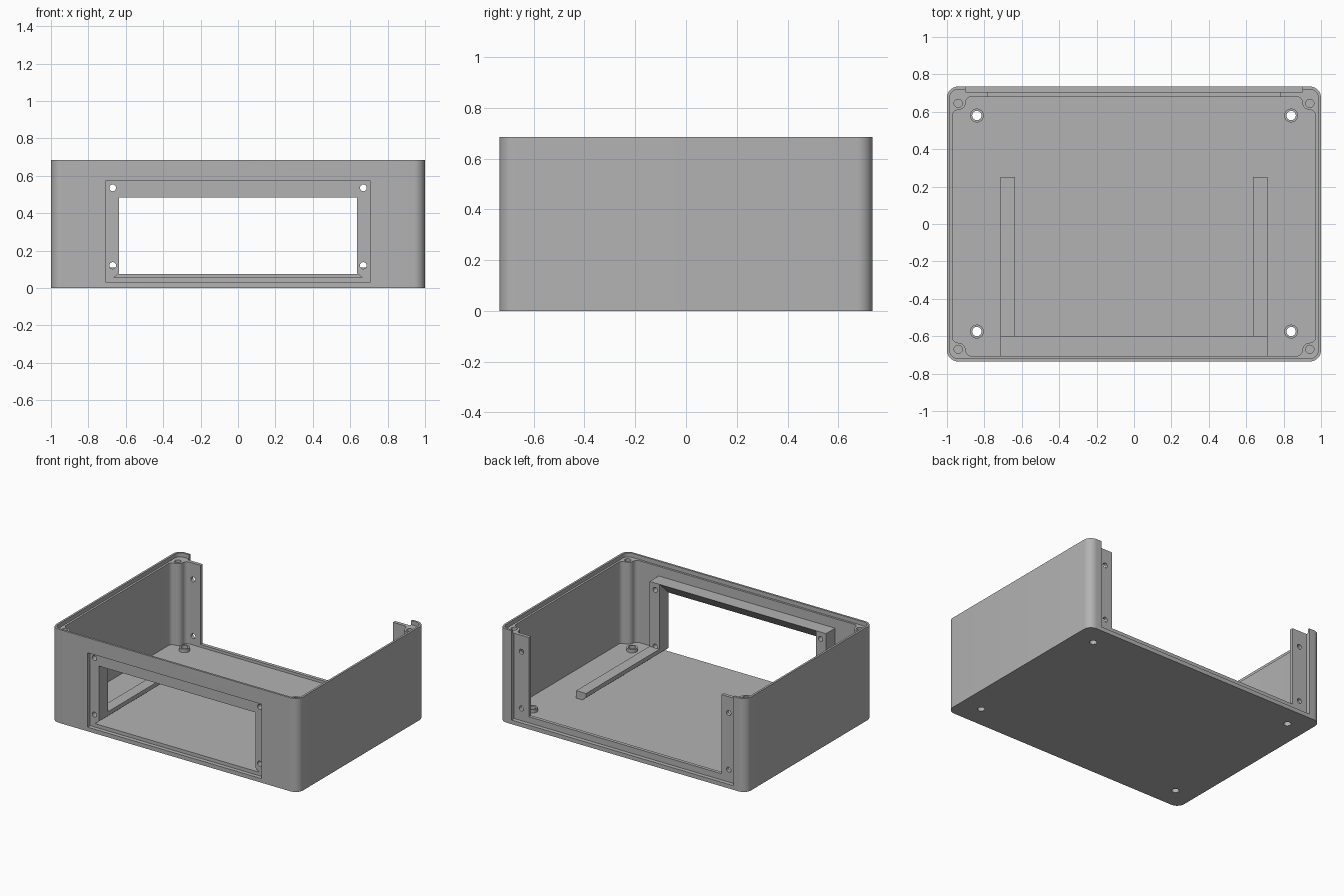
import bpy, bmesh, math
from mathutils import Vector

cube = bpy.data.objects.get("Cube")
if cube:
    bpy.data.objects.remove(cube, do_unlink=True)

# Overall sizes
HALF_X, HALF_Y, HEIGHT = 1.0, 0.735, 0.685
FLOOR, LEDGE = 0.055, 0.655
FRONT_IN, BACK_IN, SIDE_IN = -0.705, 0.68, 0.97
SLOT_Y = 0.705
SCREW_Z = (0.12, 0.535)

grey = bpy.data.materials.new("plain grey")
grey.use_nodes = True
grey.diffuse_color = (0.45, 0.45, 0.45, 1)
grey.node_tree.nodes["Principled BSDF"].inputs["Base Color"].default_value = grey.diffuse_color


def prism(name, points, low, high, axis="Z"):
    """Extrude a closed outline: XY along Z, XZ along Y, or YZ along X."""
    place = {"Z": lambda a, b, c: (a, b, c),
             "Y": lambda a, b, c: (a, c, b),
             "X": lambda a, b, c: (c, a, b)}[axis]
    bm = bmesh.new()
    face = bm.faces.new([bm.verts.new(place(a, b, low)) for a, b in points])
    top = bmesh.ops.extrude_face_region(bm, geom=[face])["geom"]
    shift = Vector(place(0, 0, high - low))
    bmesh.ops.translate(bm, vec=shift, verts=[g for g in top if isinstance(g, bmesh.types.BMVert)])
    bmesh.ops.recalc_face_normals(bm, faces=bm.faces)
    mesh = bpy.data.meshes.new(name)
    bm.to_mesh(mesh)
    bm.free()
    obj = bpy.data.objects.new(name, mesh)
    bpy.context.collection.objects.link(obj)
    mesh.materials.append(grey)
    return obj


def box(name, x0, x1, y0, y1, z0, z1):
    return prism(name, [(x0, y0), (x1, y0), (x1, y1), (x0, y1)], z0, z1)


def arc(cx, cy, r, start, end, steps=8):
    angles = [math.radians(start + (end - start) * i / steps) for i in range(steps + 1)]
    return [(cx + r * math.cos(a), cy + r * math.sin(a)) for a in angles]


def rod(name, a, b, r, low, high, axis="Z"):
    return prism(name, arc(a, b, r, 0, 360, 24)[:-1], low, high, axis)


def rounded(hx, hy, r):
    pts = []
    for sx, sy, start in ((1, 1, 0), (-1, 1, 90), (-1, -1, 180), (1, -1, 270)):
        pts += arc(sx * (hx - r), sy * (hy - r), r, start, start + 90)
    return pts


def cavity_outline():
    """Inner wall outline with a round screw pillar in every corner."""
    corner = arc(0.03, 0.10, 0.03, 180, 270)
    corner += arc(0.03, 0.03, 0.04, 90, 0)[1:]
    corner += arc(0.10, 0.03, 0.03, 180, 270)[1:]
    pts = []
    for sx, sy in ((1, 1), (-1, 1), (-1, -1), (1, -1)):
        wall = BACK_IN if sy > 0 else FRONT_IN
        part = [(sx * (SIDE_IN - p), wall - sy * q) for p, q in corner]
        pts += part if sx * sy > 0 else part[::-1]
    return pts


def cut(obj, cutters):
    for c in cutters:
        mod = obj.modifiers.new("cut", "BOOLEAN")
        mod.operation, mod.solver, mod.object = "DIFFERENCE", "EXACT", c
    bpy.context.view_layer.update()
    graph = bpy.context.evaluated_depsgraph_get()
    mesh = bpy.data.meshes.new_from_object(obj.evaluated_get(graph))
    obj.modifiers.clear()
    obj.data = mesh
    for c in cutters:
        bpy.data.objects.remove(c, do_unlink=True)


# Tray shell: cavity, lid ledge, front window and open back
shell = prism("case_shell", rounded(HALF_X, HALF_Y, 0.06), 0, HEIGHT)
cutters = [
    prism("cavity", cavity_outline(), FLOOR, 0.8),
    prism("lid_ledge", rounded(0.985, 0.72, 0.045), LEDGE, 0.8),
    box("front_window", -0.705, 0.705, -0.8, FRONT_IN, 0.03, 0.575),
    box("back_slot", -0.9, 0.9, SLOT_Y, 0.8, 0.03, 0.8),
    box("back_opening", -0.78, 0.78, 0.6, 0.77, 0.075, 0.8),
]
mounts = [(sx * 0.84, y) for sx in (-1, 1) for y in (-0.575, 0.58)]
for sx in (-1, 1):
    for y in (-0.67, 0.645):
        cutters.append(rod("pillar_hole", sx * 0.94, y, 0.022, 0.4, 0.8))
    for z in SCREW_Z:
        cutters.append(rod("flange_hole", sx * 0.84, z, 0.018, 0.6, 0.8, "Y"))
cutters += [rod("foot_hole", x, y, 0.025, -0.1, 0.2) for x, y in mounts]
cut(shell, cutters)
parts = [shell]

# Raised rings around the floor holes
for x, y in mounts:
    ring = rod("mount_ring", x, y, 0.037, FLOOR, 0.08)
    cut(ring, [rod("ring_hole", x, y, 0.025, 0, 0.2)])
    parts.append(ring)


# Undercut guide rails and the posts of the front frame
def guide(name, side, top, y0, y1):
    outline = [(0.715, FLOOR), (0.665, FLOOR), (0.635, 0.08), (0.635, top), (0.715, top)]
    return prism(name, [(side * x, z) for x, z in outline], y0, y1, "Y")


for side, word in ((-1, "right"), (1, "left")):
    parts.append(guide(word + "_rail", side, 0.11, -0.6, 0.25))
    post = guide(word + "_post", side, 0.585, FRONT_IN, -0.6)
    cut(post, [rod("post_hole", side * 0.67, z, 0.018, -0.8, -0.5, "Y") for z in SCREW_Z])
    parts.append(post)

# Sloped lintel above the front window
parts.append(prism("front_lintel", [(FRONT_IN, 0.485), (-0.6, 0.585), (FRONT_IN, 0.585)],
                   -0.635, 0.635, "X"))

# Smooth shading with sharp edges kept
bpy.ops.object.select_all(action="DESELECT")
for obj in parts:
    obj.select_set(True)
bpy.context.view_layer.objects.active = shell
bpy.ops.object.shade_smooth_by_angle(angle=math.radians(30))
